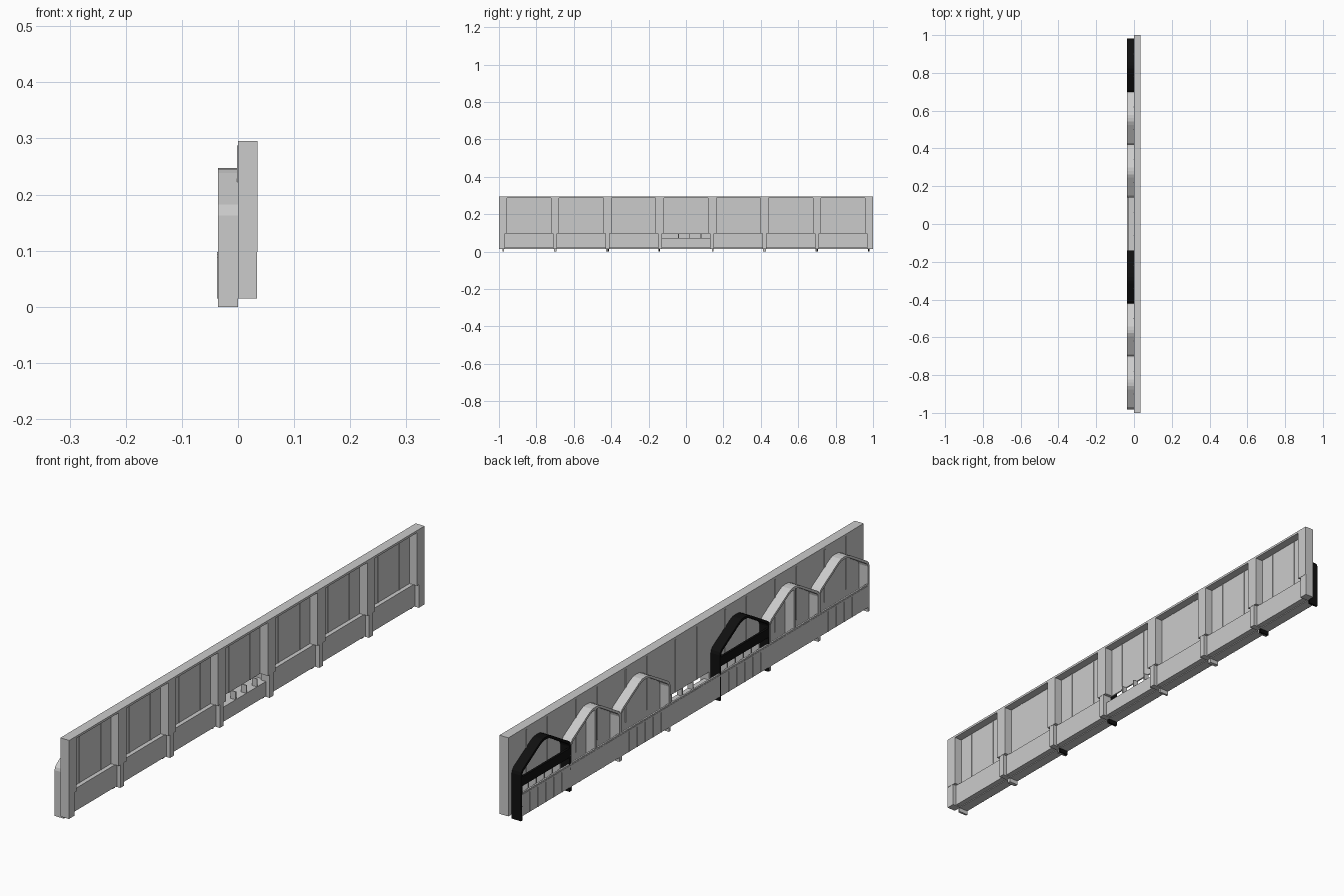
import bpy
import bmesh
from mathutils import Vector

old = bpy.data.objects.get("Cube")
if old:
    bpy.data.objects.remove(old, do_unlink=True)


def make_material(name, value, roughness):
    mat = bpy.data.materials.new(name)
    mat.use_nodes = True
    colour = (value, value, value, 1)
    mat.diffuse_color = colour
    bsdf = mat.node_tree.nodes["Principled BSDF"]
    bsdf.inputs["Base Color"].default_value = colour
    bsdf.inputs["Roughness"].default_value = roughness
    return mat


GREY = make_material("light grey", 0.6, 0.6)
BLACK = make_material("black", 0.005, 0.6)


def finish(name, bm, mat):
    bmesh.ops.recalc_face_normals(bm, faces=bm.faces)
    mesh = bpy.data.meshes.new(name)
    bm.to_mesh(mesh)
    bm.free()
    mesh.materials.append(mat)
    obj = bpy.data.objects.new(name, mesh)
    bpy.context.collection.objects.link(obj)
    return obj


def boxes(name, spans, mat=GREY):
    """One object made of boxes, each given as x, y and z ranges."""
    bm = bmesh.new()
    for xs, ys, zs in spans:
        verts = bmesh.ops.create_cube(bm, size=1)["verts"]
        for v in verts:
            v.co = Vector([r[0] if c < 0 else r[1]
                           for c, r in zip(v.co, (xs, ys, zs))])
    return finish(name, bm, mat)


def around(centre, half):
    return (centre - half, centre + half)


def strip(name, outer, inner, depth, mat):
    """Band between two matching (y, z) paths, extruded along x."""
    bm = bmesh.new()
    rows = [[bm.verts.new((x, y, z)) for y, z in path]
            for x in depth for path in (outer, inner)]
    front_out, front_in, back_out, back_in = rows
    for a, b in ((front_out, front_in), (back_out, back_in),
                 (front_out, back_out), (front_in, back_in)):
        for i in range(len(a) - 1):
            bm.faces.new((a[i], a[i + 1], b[i + 1], b[i]))
    for i in (0, -1):
        bm.faces.new((front_out[i], front_in[i], back_in[i], back_out[i]))
    return finish(name, bm, mat)


PITCH = 0.28
BAYS = [PITCH * i for i in range(-3, 4)]
FRONT, BACK = 0.035, -0.036
BASE, TOP, SILL = 0.015, 0.295, 0.098
HALF_WINDOW = 0.118

# Frame: top rail, posts that narrow below the sill, end posts
boxes("top_rail", [((0, FRONT), (-1, 1), (0.287, TOP))])
posts = []
for i in range(6):
    y = PITCH * (i - 2.5)
    posts.append(((0, FRONT), around(y, PITCH / 2 - HALF_WINDOW), (SILL, 0.287)))
    posts.append(((0, FRONT - 0.001), around(y, 0.011), (BASE, SILL)))
boxes("posts", posts)
ends = []
for s in (-1, 1):
    ends.append(((0, FRONT), sorted((s, s * 0.958)), (SILL, 0.287)))
    ends.append(((0, FRONT - 0.001), sorted((s, s * 0.969)), (BASE, SILL)))
boxes("end_posts", ends)

# Recessed wall panels with joint strips, and the lower panels under them
boxes("wall_panels", [((0, 0.005), around(y, HALF_WINDOW), (SILL, 0.287)) for y in BAYS])
boxes("panel_joints", [((-0.002, 0.007), around(y + d, 0.002), (SILL, 0.287))
                       for y in BAYS for d in (-0.06, 0.06)])
boxes("lower_panels", [((0, 0.02), around(y, 0.129),
                        (BASE + 0.003, 0.07 if abs(y) < 0.1 else SILL)) for y in BAYS])
boxes("slot_dividers", [((0.0, 0.02), around(y, 0.002), (0.07, SILL))
                        for y in (-0.04, 0.02, 0.08)])

# Trough along the back: outer skin, floor, battens, rail
boxes("back_skin", [((BACK, BACK + 0.006), (-0.975, 0.975), (BASE, SILL))])
boxes("trough_floor", [((BACK + 0.006, 0), (-0.975, 0.975), (BASE, 0.07))])
boxes("back_battens", [((BACK - 0.001, BACK), around(y + d, 0.002), (BASE, SILL))
                       for y in BAYS for d in (-0.09, -0.045, 0, 0.045, 0.09)])
boxes("back_rail", [((BACK - 0.001, BACK), (-0.975, 0.975), (0.087, 0.093))])

# Gabled arches on the back, in a repeating black, post, plain order
half_out = [(0.141, 0), (0.141, 0.163), (0.138, 0.173), (0.13, 0.182),
            (0.035, 0.238), (0.018, 0.2455), (0, 0.247)]
half_in = [(0.133, 0), (0.133, 0.161), (0.131, 0.168), (0.125, 0.174),
           (0.032, 0.23), (0.016, 0.2365), (0, 0.238)]


def mirrored(half, centre):
    full = half + [(-y, z) for y, z in reversed(half[:-1])]
    return [(y + centre, z) for y, z in full]


for bay in (3, 2, 1, -1, -2, -3):
    y = bay * PITCH
    kind = {3: "black", -1: "black", 2: "post", -2: "post"}.get(bay, "plain")
    mat = BLACK if kind == "black" else GREY
    strip("arch_" + kind, mirrored(half_out, y), mirrored(half_in, y), (BACK, 0), mat)
    if kind == "black":
        boxes("black_crossbar", [((BACK, BACK + 0.008), around(y, 0.133), (0.122, 0.155))], BLACK)
        boxes("dividers", [((BACK + 0.006, 0), around(y + d, 0.003), (0.07, 0.125))
                           for d in (-0.09, -0.045, 0, 0.045, 0.09)])
    elif kind == "post":
        boxes("arch_middle_post", [((BACK, 0), around(y, 0.004), (0.07, 0.24))])
